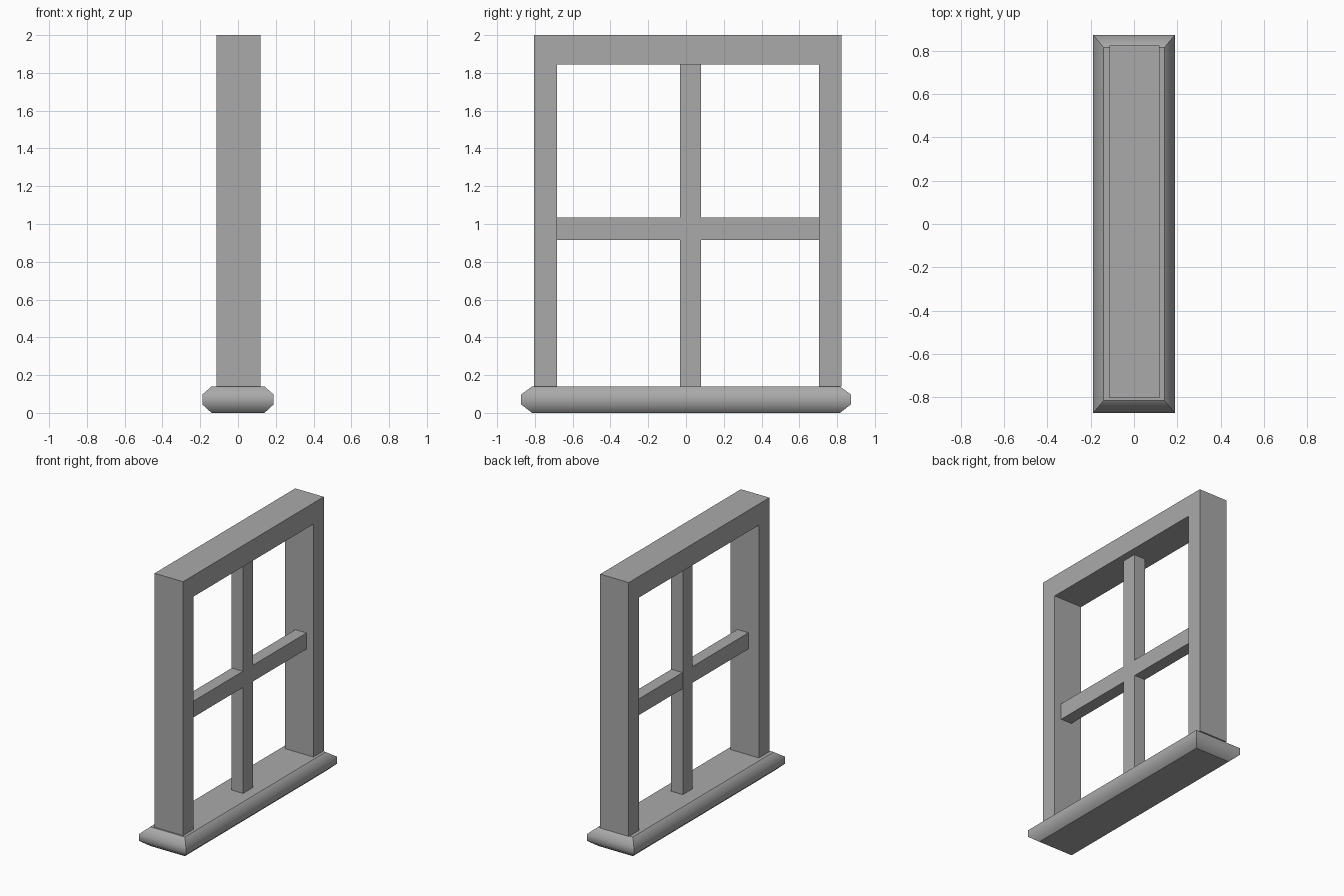
import bpy
import bmesh

cube = bpy.data.objects.get("Cube")
if cube:
    bpy.data.objects.remove(cube, do_unlink=True)

grey = bpy.data.materials.new("plain grey")
grey.use_nodes = True
COLOUR = (0.4, 0.4, 0.4, 1.0)
grey.diffuse_color = COLOUR
grey.node_tree.nodes["Principled BSDF"].inputs["Base Color"].default_value = COLOUR


def finish(name, bm):
    bmesh.ops.recalc_face_normals(bm, faces=bm.faces[:])
    mesh = bpy.data.meshes.new(name)
    bm.to_mesh(mesh)
    bm.free()
    mesh.materials.append(grey)
    obj = bpy.data.objects.new(name, mesh)
    bpy.context.collection.objects.link(obj)
    return obj


def extrude_outline(name, outline, x0, x1):
    """Extrude a closed (y, z) outline along x."""
    bm = bmesh.new()
    face = bm.faces.new([bm.verts.new((x0, y, z)) for y, z in outline])
    result = bmesh.ops.extrude_face_region(bm, geom=[face])
    moved = [v for v in result["geom"] if isinstance(v, bmesh.types.BMVert)]
    bmesh.ops.translate(bm, verts=moved, vec=(x1 - x0, 0, 0))
    return finish(name, bm)


def bar(name, y0, y1, z0, z1, x0, x1):
    return extrude_outline(name, [(y0, z0), (y1, z0), (y1, z1), (y0, z1)], x0, x1)


SILL_TOP = 0.14
FRAME_Y = (-0.804, 0.824)
OPENING_Y = (-0.683, 0.704)
OPENING_TOP = 1.845
MULLION_Y = (-0.032, 0.08)

# Sill: stacked rectangular rings with mitred corners and rounded-looking sides
bm = bmesh.new()
rings = []
for hx, hy, z in [(0.14, 0.815, 0), (0.189, 0.873, 0.045),
                  (0.189, 0.873, 0.097), (0.14, 0.815, SILL_TOP)]:
    rings.append([bm.verts.new((sx * hx, sy * hy, z))
                  for sx, sy in [(-1, -1), (1, -1), (1, 1), (-1, 1)]])
caps = [bm.faces.new(rings[0]), bm.faces.new(rings[-1])]
for low, high in zip(rings, rings[1:]):
    for i in range(4):
        j = (i + 1) % 4
        side = bm.faces.new((low[i], low[j], high[j], high[i]))
        side.smooth = True
        # mitre edges stay crisp
        bm.edges.get((low[i], high[i])).smooth = False
for cap in caps:
    for edge in cap.edges:
        edge.smooth = False
finish("sill", bm)

# Outer frame: two posts and a head in one piece
extrude_outline("outer_frame", [
    (FRAME_Y[0], SILL_TOP), (FRAME_Y[0], 2), (FRAME_Y[1], 2), (FRAME_Y[1], SILL_TOP),
    (OPENING_Y[1], SILL_TOP), (OPENING_Y[1], OPENING_TOP),
    (OPENING_Y[0], OPENING_TOP), (OPENING_Y[0], SILL_TOP)], -0.113, 0.118)

# Glazing bars
bar("upright_bar", *MULLION_Y, SILL_TOP, OPENING_TOP, -0.03, 0.064)
bar("cross_bar_front", OPENING_Y[0], MULLION_Y[0], 0.915, 1.034, -0.028, 0.062)
bar("cross_bar_back", MULLION_Y[1], OPENING_Y[1], 0.915, 1.034, -0.028, 0.062)
